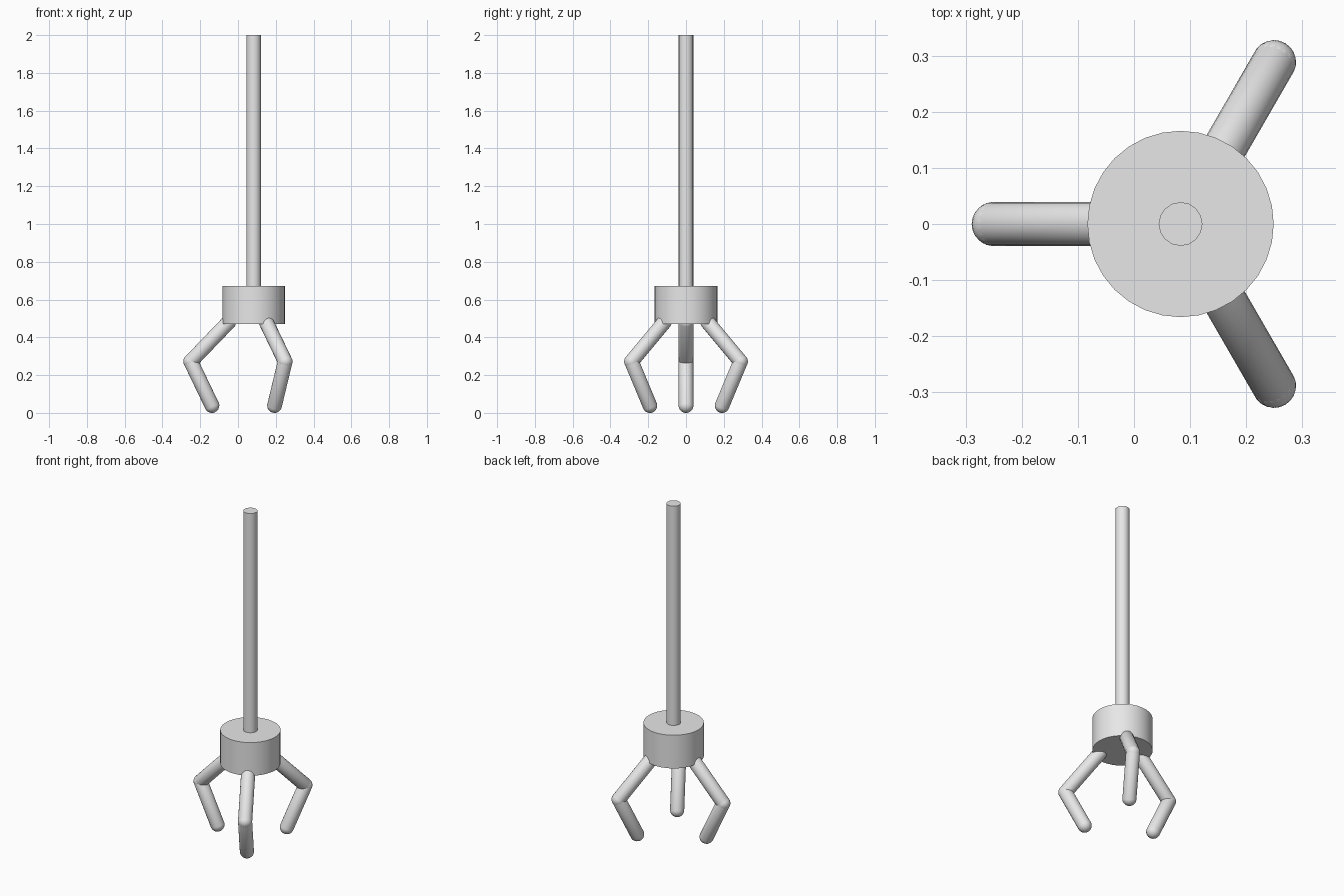
import bpy, bmesh
from math import cos, sin, pi, radians
from mathutils import Vector, Matrix

cube = bpy.data.objects.get("Cube")
if cube:
    bpy.data.objects.remove(cube, do_unlink=True)

AXIS_X = 0.083      # the pole axis, offset by the odd finger
ROD = 0.039         # radius of pole and fingers

grey = bpy.data.materials.new("plain_grey")
grey.use_nodes = True
grey.diffuse_color = (0.8, 0.8, 0.8, 1)
grey.node_tree.nodes["Principled BSDF"].inputs["Base Color"].default_value = (0.8, 0.8, 0.8, 1)


def finish(name, bm):
    mesh = bpy.data.meshes.new(name)
    bm.to_mesh(mesh)
    bm.free()
    mesh.materials.append(grey)
    obj = bpy.data.objects.new(name, mesh)
    bpy.context.collection.objects.link(obj)
    bpy.ops.object.select_all(action='DESELECT')
    obj.select_set(True)
    bpy.context.view_layer.objects.active = obj
    bpy.ops.object.shade_smooth_by_angle(angle=radians(40))
    return obj


def cylinder(name, radius, bottom, top, sides):
    bm = bmesh.new()
    bmesh.ops.create_cone(bm, cap_ends=True, segments=sides, radius1=radius, radius2=radius,
                          depth=top - bottom,
                          matrix=Matrix.Translation((AXIS_X, 0, (top + bottom) / 2)))
    return finish(name, bm)


def capsule(bm, start, end):
    # a sphere without an equator ring, pulled apart along its axis
    rings = 11
    line = end - start
    made = bmesh.ops.create_uvsphere(bm, u_segments=20, v_segments=rings,
                                     radius=ROD)["verts"]
    widen = 1 / cos(pi / rings / 2)
    turn = line.to_track_quat('Z', 'Y')
    for v in made:
        v.co.x *= widen
        v.co.y *= widen
        if v.co.z > 0:
            v.co.z += line.length
        v.co = turn @ v.co + start


# Pole and hub
cylinder("pole", ROD, 0.66, 2.0, 16)
cylinder("hub", 0.166, 0.471, 0.672, 32)

# Three bent fingers: (distance from axis, height) of root, knee and tip
JOINTS = [(0.133, 0.48), (0.333, 0.272), (0.221, ROD)]
for name, angle in (("back_left", 60), ("right", 180), ("front_left", 300)):
    a = radians(angle)
    points = [Vector((AXIS_X + d * cos(a), d * sin(a), z)) for d, z in JOINTS]
    for part, p, q in (("upper", points[0], points[1]), ("lower", points[1], points[2])):
        bm = bmesh.new()
        capsule(bm, p, q)
        finish(f"{name}_finger_{part}", bm)
